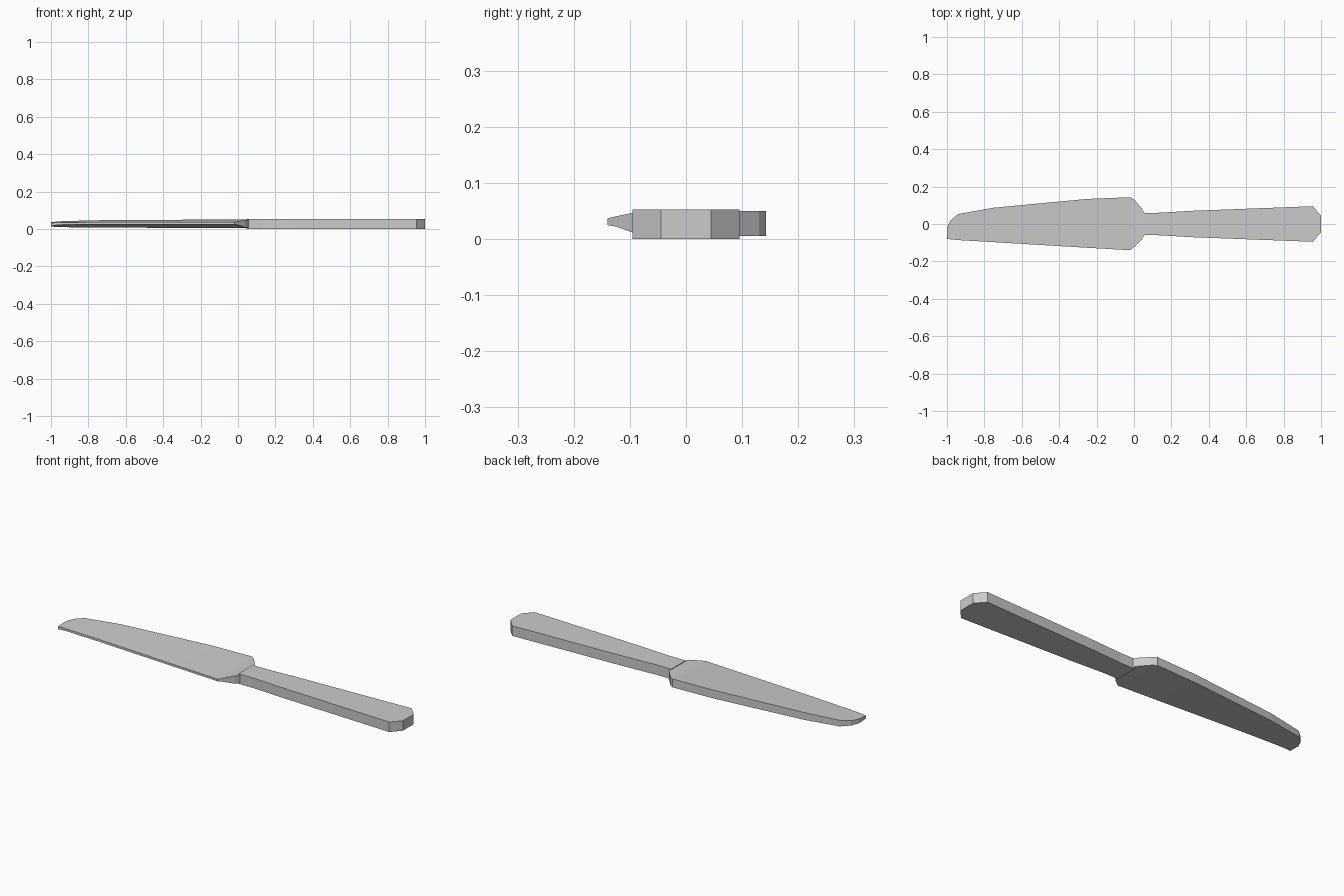
import bpy
import bmesh

cube = bpy.data.objects.get("Cube")
if cube:
    bpy.data.objects.remove(cube, do_unlink=True)

# One plain metal for the whole knife
steel = bpy.data.materials.new("grey_steel")
steel.use_nodes = True
steel.diffuse_color = (0.6, 0.6, 0.6, 1)
steel.node_tree.nodes["Principled BSDF"].inputs["Base Color"].default_value = (0.6, 0.6, 0.6, 1)


def loft(name, stations):
    """Join four-cornered sections: x, (y, low, high) in front, (y, low, high) behind."""
    bm = bmesh.new()
    rings = []
    for x, (yf, f0, f1), (yb, b0, b1) in stations:
        corners = ((yf, f0), (yf, f1), (yb, b1), (yb, b0))
        rings.append([bm.verts.new((x, y, z)) for y, z in corners])
    for a, b in zip(rings, rings[1:]):
        for i in range(4):
            j = (i + 1) % 4
            bm.faces.new((a[i], a[j], b[j], b[i]))
    bm.faces.new(rings[0])
    bm.faces.new(rings[-1])
    bmesh.ops.recalc_face_normals(bm, faces=bm.faces)
    mesh = bpy.data.meshes.new(name)
    bm.to_mesh(mesh)
    bm.free()
    mesh.materials.append(steel)
    obj = bpy.data.objects.new(name, mesh)
    bpy.context.collection.objects.link(obj)
    return obj


# Blade: thin cutting edge in front, thick spine behind, shoulders narrowing to the neck
edge = (0.025, 0.037)
spine = (0.006, 0.05)
loft("blade", [
    (-1.0, (-0.08, 0.016, 0.032), (-0.02, 0.014, 0.036)),
    (-0.98, (-0.082, 0.02, 0.034), (0.02, 0.012, 0.039)),
    (-0.94, (-0.086, 0.023, 0.035), (0.053, 0.01, 0.042)),
    (-0.75, (-0.097, *edge), (0.087, 0.008, 0.047)),
    (-0.25, (-0.127, *edge), (0.134, *spine)),
    (-0.02, (-0.14, *edge), (0.143, *spine)),
    (0.0, (-0.123, 0.022, 0.041), (0.13, *spine)),
    (0.04, (-0.085, 0.008, 0.049), (0.085, *spine)),
    (0.055, (-0.06, *spine), (0.06, *spine)),
])

# Handle: flat bar widening toward a clipped end
handle_outline = [(0.045, 0.06), (0.13, 0.06), (0.3, 0.07), (0.955, 0.095), (1.0, 0.045)]
loft("handle", [(x, (-w, 0, 0.053), (w, 0, 0.053)) for x, w in handle_outline])
